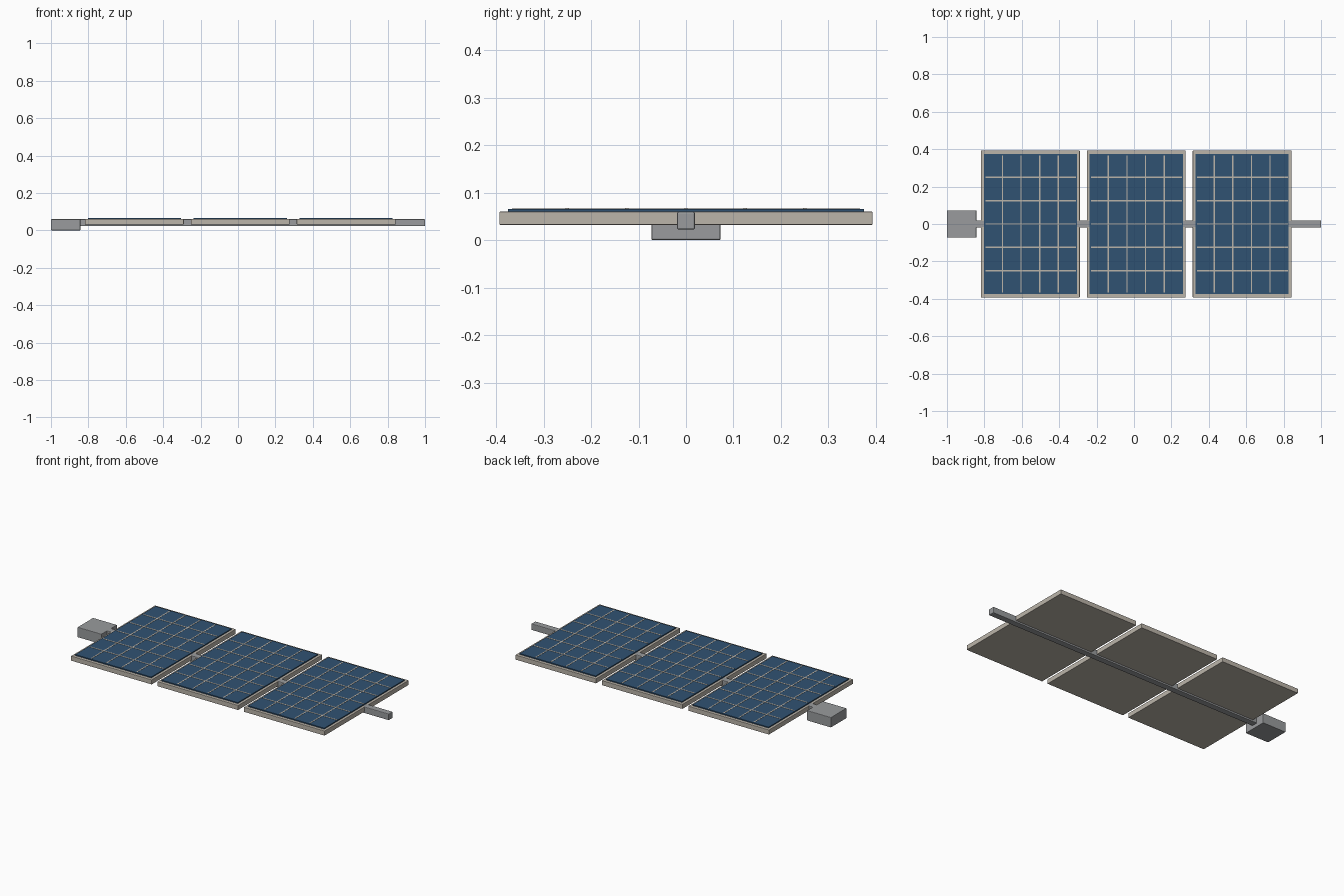
import bpy
import bmesh
from mathutils import Vector

cube = bpy.data.objects.get("Cube")
if cube:
    bpy.data.objects.remove(cube, do_unlink=True)


def material(name, color):
    mat = bpy.data.materials.new(name)
    mat.use_nodes = True
    mat.diffuse_color = (*color, 1)
    mat.node_tree.nodes["Principled BSDF"].inputs["Base Color"].default_value = (*color, 1)
    return mat


def box(name, low, high, mat, bevel=0.0):
    """Box between two corners, with softened edges if bevel is set."""
    low, high = Vector(low), Vector(high)
    bm = bmesh.new()
    bmesh.ops.create_cube(bm, size=1)
    bmesh.ops.scale(bm, vec=high - low, verts=bm.verts)
    mesh = bpy.data.meshes.new(name)
    bm.to_mesh(mesh)
    bm.free()
    mesh.materials.append(mat)
    obj = bpy.data.objects.new(name, mesh)
    obj.location = (low + high) / 2
    bpy.context.collection.objects.link(obj)
    if bevel:
        mod = obj.modifiers.new("soft_edges", "BEVEL")
        mod.width = bevel
        mod.segments = 2
    return obj


frame_mat = material("warm_grey_frame", (0.50, 0.46, 0.40))
glass_mat = material("blue_cells", (0.03, 0.085, 0.17))
metal_mat = material("grey_metal", (0.32, 0.33, 0.34))

# Boom and the mounting block at its inner end
box("boom", (-0.9, -0.019, 0.022), (1, 0.019, 0.06), metal_mat, 0.004)
box("mounting_block", (-1, -0.073, 0), (-0.843, 0.073, 0.06), metal_mat, 0.003)

# Three panels, each a frame, a cell sheet and a raised grid
FRAME_X, FRAME_Y = 0.264, 0.393
CELL_X, CELL_Y = 0.249, 0.375
COLUMNS, ROWS = 5, 6
LINE = 0.0035
for number in range(3):
    x = 0.012 + (number - 1) * 0.566
    tag = f"_{number + 1}"
    box("panel_frame" + tag, (x - FRAME_X, -FRAME_Y, 0.032), (x + FRAME_X, FRAME_Y, 0.06),
        frame_mat, 0.002)
    box("cell_sheet" + tag, (x - CELL_X, -CELL_Y, 0.058), (x + CELL_X, CELL_Y, 0.066), glass_mat)
    for i in range(1, COLUMNS):
        lx = x - CELL_X + 2 * CELL_X * i / COLUMNS
        box(f"column_line{tag}_{i}", (lx - LINE, -CELL_Y + 0.008, 0.062),
            (lx + LINE, CELL_Y - 0.008, 0.067), frame_mat)
    for i in range(1, ROWS):
        ly = -CELL_Y + 2 * CELL_Y * i / ROWS
        box(f"row_line{tag}_{i}", (x - CELL_X + 0.008, ly - LINE, 0.062),
            (x + CELL_X - 0.004, ly + LINE, 0.0672), frame_mat)
